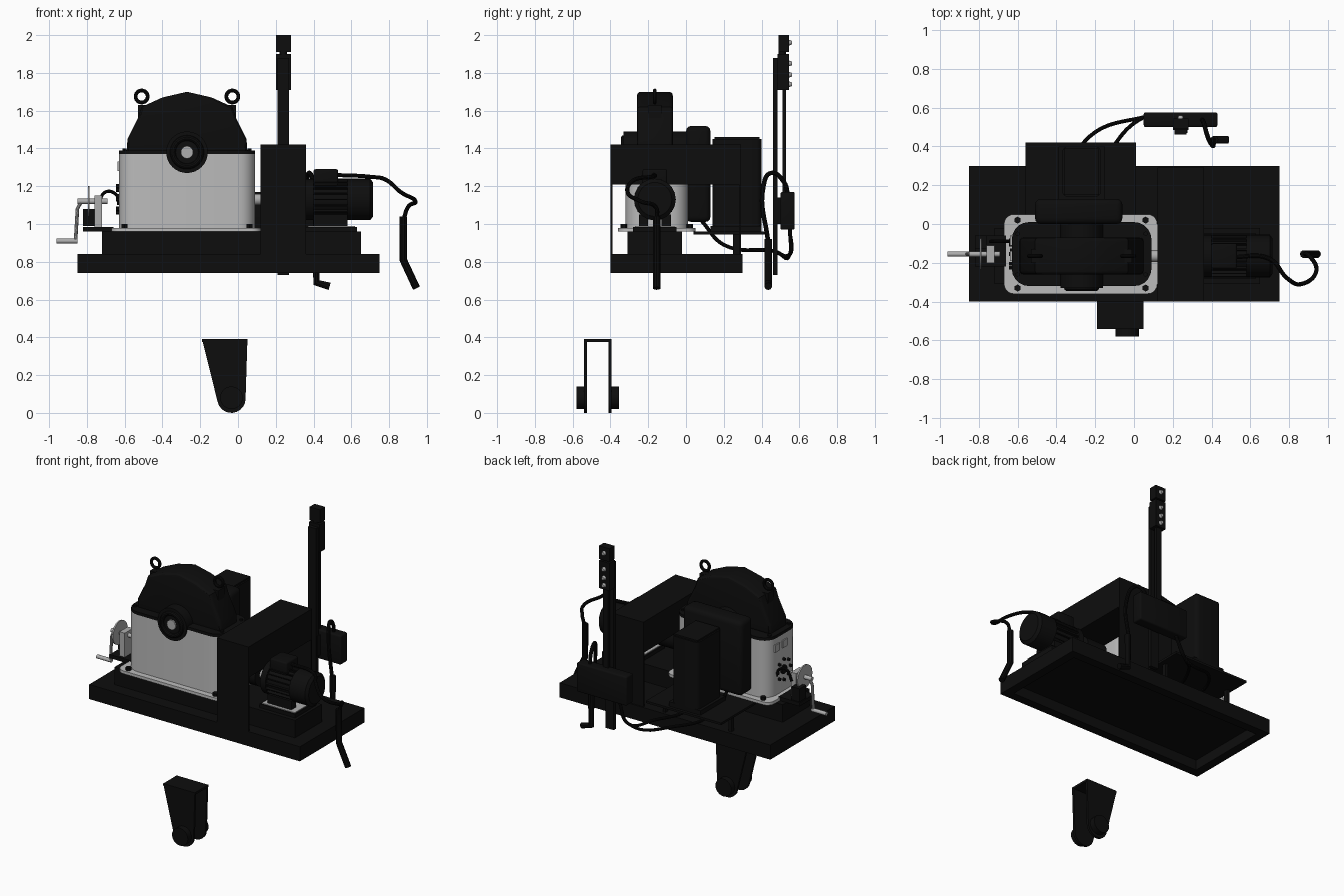
import bpy
import bmesh
from math import pi, cos, sin
from mathutils import Matrix, Vector

default_cube = bpy.data.objects.get("Cube")
if default_cube:
    bpy.data.objects.remove(default_cube, do_unlink=True)


def material(name, shade):
    mat = bpy.data.materials.new(name)
    mat.use_nodes = True
    colour = (shade, shade, shade, 1)
    mat.diffuse_color = colour
    mat.node_tree.nodes["Principled BSDF"].inputs["Base Color"].default_value = colour
    return mat


black = material("black paint", .004)
rubber = material("black rubber", .003)
grey = material("light grey paint", .5)
steel = material("bare steel", .42)
made = []


def finish(name, mat, bm):
    bmesh.ops.recalc_face_normals(bm, faces=bm.faces)
    mesh = bpy.data.meshes.new(name)
    bm.to_mesh(mesh)
    bm.free()
    mesh.materials.append(mat)
    obj = bpy.data.objects.new(name, mesh)
    bpy.context.scene.collection.objects.link(obj)
    made.append(obj)
    return obj


def box(name, mat, xs, ys, zs, corner=0, soft=0):
    """Box between pairs of limits; corner rounds upright edges, soft rounds all."""
    bm = bmesh.new()
    bmesh.ops.create_cube(bm, size=1)
    for v in bm.verts:
        v.co = [lim[0] if c < 0 else lim[1] for c, lim in zip(v.co, (xs, ys, zs))]
    if corner or soft:
        upright = [e for e in bm.edges if soft or abs(e.verts[0].co.z - e.verts[1].co.z) > .001]
        bmesh.ops.bevel(bm, geom=upright, offset=corner or soft, segments=5 if corner else 3,
                        profile=.5, affect='EDGES')
    return finish(name, mat, bm)


def rod(name, mat, start, end, radius, sides=24, tip=None):
    """Cylinder or cone between two points."""
    a, b = Vector(start), Vector(end)
    turn = (b - a).to_track_quat('Z', 'Y').to_matrix().to_4x4()
    bm = bmesh.new()
    bmesh.ops.create_cone(bm, cap_ends=True, segments=sides, radius1=radius,
                          radius2=radius if tip is None else tip, depth=(b - a).length,
                          matrix=Matrix.Translation((a + b) / 2) @ turn)
    return finish(name, mat, bm)


def prism(name, mat, outline, ys, soft=0):
    """Outline in x and z, extruded along y."""
    bm = bmesh.new()
    face = bm.faces.new([bm.verts.new((x, ys[0], z)) for x, z in outline])
    moved = bmesh.ops.extrude_face_region(bm, geom=[face])["geom"]
    for v in moved:
        if isinstance(v, bmesh.types.BMVert):
            v.co.y = ys[1]
    if soft:
        rim = [e for e in bm.edges if abs(e.verts[0].co.y - e.verts[1].co.y) < .001]
        bmesh.ops.bevel(bm, geom=rim, offset=soft, segments=3, profile=.5, affect='EDGES')
    return finish(name, mat, bm)


def ring(name, mat, centre, major, minor, turns=24, sides=10):
    """Torus standing in the x-z plane."""
    bm = bmesh.new()
    grid = []
    for i in range(turns):
        a = 2 * pi * i / turns
        row = []
        for j in range(sides):
            b = 2 * pi * j / sides
            r = major + minor * cos(b)
            row.append(bm.verts.new(Vector(centre) + Vector((r * cos(a), minor * sin(b), r * sin(a)))))
        grid.append(row)
    for i in range(turns):
        for j in range(sides):
            n, k = (i + 1) % turns, (j + 1) % sides
            bm.faces.new((grid[i][j], grid[n][j], grid[n][k], grid[i][k]))
    return finish(name, mat, bm)


def cable(name, mat, points, radius, smooth=True):
    """Round tube along a path, turned into a mesh."""
    curve = bpy.data.curves.new(name, 'CURVE')
    curve.dimensions = '3D'
    curve.bevel_depth, curve.bevel_resolution = radius, 3
    curve.use_fill_caps, curve.resolution_u = True, 8
    spline = curve.splines.new('BEZIER')
    spline.bezier_points.add(len(points) - 1)
    for p, co in zip(spline.bezier_points, points):
        p.co = co
        p.handle_left_type = p.handle_right_type = 'AUTO' if smooth else 'VECTOR'
    temp = bpy.data.objects.new(name + "_path", curve)
    bpy.context.scene.collection.objects.link(temp)
    graph = bpy.context.evaluated_depsgraph_get()
    bm = bmesh.new()
    bm.from_mesh(temp.evaluated_get(graph).to_mesh())
    bpy.data.objects.remove(temp, do_unlink=True)
    return finish(name, mat, bm)


# Hollow base and the bed standing on it
box("base_deck", black, (-.85, .75), (-.4, .3), (.81, .84))
for y in (-.4, .24):
    box("base_long_rail", black, (-.85, .75), (y, y + .06), (.74, .81))
for x in (-.85, .69):
    box("base_end_rail", black, (x, x + .06), (-.34, .24), (.74, .81))
box("machine_bed", black, (-.72, .65), (-.31, -.02), (.84, .96))

# Gearbox housing with bolted foot
box("housing_foot", grey, (-.67, .12), (-.36, .05), (.96, .98), corner=.05)
box("housing_body", grey, (-.63, .09), (-.32, .01), (.98, 1.37), corner=.09)
box("cover_flange", black, (-.63, .09), (-.32, .01), (1.37, 1.39), corner=.09)
for x in (-.6, .06):
    for y in (-.33, .02):
        rod("foot_bolt", black, (x, y, .97), (x, y, 1), .018, 6)
    for y in (-.26, -.05):
        rod("flange_bolt", black, (x, y, 1.38), (x, y, 1.4), .012, 6)

# Domed cover with lifting eyes and the shaft bearing across it
half = [(.32, 1.38), (.315, 1.45), (.26, 1.56), (.24, 1.62), (.13, 1.67)]
dome = [(-.27 - x, z) for x, z in half] + [(-.27, 1.7)] + [(x - .27, z) for x, z in reversed(half)]
prism("domed_cover", black, dome, (-.26, -.07), soft=.02)
for x in (-.51, -.03):
    box("eye_post", black, (x - .02, x + .02), (-.2, -.13), (1.5, 1.63))
    ring("lifting_eye", black, (x, -.165, 1.675), .032, .01)
rod("bearing_housing", black, (-.27, -.33, 1.38), (-.27, .02, 1.38), .11, 32)
ring("bearing_rim", black, (-.27, -.33, 1.38), .075, .015, 32)
rod("shaft_end", steel, (-.27, -.34, 1.38), (-.27, -.3, 1.38), .033)

# Bolt circle and inspection plates on the housing
for i in range(8):
    y, z = -.155 + .07 * cos(i * pi / 4), 1.13 + .07 * sin(i * pi / 4)
    rod("end_bolt", black, (-.645, y, z), (-.62, y, z), .011, 6)
for y in (-.19, -.11):
    box("inspection_plate", steel, (-.638, -.628), (y, y + .05), (1.28, 1.33))
rod("end_bearing", black, (-.64, -.155, 1.13), (-.62, -.155, 1.13), .03)

# Rear reducer slab, platform and cabinet
box("rear_platform", black, (-.56, .01), (.04, .42), (.945, .96))
box("rear_slab", black, (-.51, -.06), (0, .13), (1.01, 1.52), soft=.03)
box("cabinet", black, (-.37, -.17), (.14, .4), (.99, 1.45), corner=.03)
box("cabinet_lid", black, (-.36, -.18), (.15, .39), (1.44, 1.46))
box("cabinet_foot", black, (-.39, -.15), (.13, .4), (.955, .99))
for x in (-.54, -.04):
    box("platform_leg", black, (x, x + .02), (.25, .28), (.84, .95))

# Bridge guard over the coupling
box("guard_bridge", black, (.12, .36), (-.4, .29), (1.21, 1.42))
box("guard_front", black, (.12, .36), (-.4, -.39), (.74, 1.22))
box("guard_back", black, (.12, .36), (.28, .29), (.84, 1.22))
rod("drive_shaft", steel, (.07, -.165, 1.13), (.4, -.165, 1.13), .03)
rod("coupling", black, (.15, -.165, 1.13), (.3, -.165, 1.13), .08)

# Finned motor
rod("motor_body", black, (.37, -.165, 1.13), (.6, -.165, 1.13), .095, 32)
rod("motor_front_cap", black, (.36, -.165, 1.13), (.4, -.165, 1.13), .11, 32)
rod("fan_cover", black, (.58, -.165, 1.13), (.7, -.165, 1.13), .11, 32)
rod("fan_cover_end", black, (.7, -.165, 1.13), (.715, -.165, 1.13), .11, 32, tip=.09)
for i in range(20):
    fin = box("cooling_fin", black, (.4, .58), (-.003, .003), (.085, .112))
    fin.location = (0, -.165, 1.13)
    fin.rotation_euler.x = 2 * pi * i / 20
box("terminal_box", black, (.4, .53), (-.23, -.1), (1.2, 1.29), soft=.01)
for y in (-.25, -.13):
    box("motor_foot", black, (.4, .58), (y, y + .05), (.98, 1.05))
box("motor_plate", black, (.36, .63), (-.28, -.05), (.96, .985))
box("motor_shim", steel, (.37, .62), (-.27, -.06), (.985, .99))

# Hand crank with index disc and bracket
rod("crank_shaft", steel, (-.85, -.155, 1.12), (-.69, -.155, 1.12), .014)
rod("index_disc", steel, (-.795, -.155, 1.12), (-.785, -.155, 1.12), .08, 32)
cable("crank_arm", steel, [(-.83, -.155, 1.12), (-.85, -.155, 1.08), (-.86, -.155, .91)], .01, False)
rod("crank_grip", steel, (-.96, -.155, .91), (-.85, -.155, .91), .013)
box("crank_stand", steel, (-.76, -.72), (-.2, -.11), (.98, 1.15))
box("crank_switch", black, (-.82, -.76), (-.13, -.06), (.99, 1.08))
box("crank_bracket", black, (-.82, -.66), (-.22, -.06), (.96, .985))
cable("crank_cable", rubber, [(-.74, -.09, 1.1), (-.7, -.09, 1.17), (-.65, -.09, 1.16), (-.62, -.09, 1.1)], .009)

# Signal mast, lamps and control box
box("mast_front", black, (.21, .27), (.46, .485), (.73, 1.88))
box("mast_back", black, (.22, .26), (.51, .53), (.97, 1.72))
box("lamp_panel", black, (.2, .28), (.485, .545), (1.71, 1.9))
box("lamp_head", black, (.2, .28), (.49, .545), (1.91, 2))
rod("lamp_neck", black, (.24, .51, 1.88), (.24, .51, 1.93), .02)
for z in (1.74, 1.79, 1.85, 1.96):
    rod("signal_lamp", steel, (.24, .54, z), (.24, .56, z), .017, 16, tip=.01)
box("control_box", black, (.05, .43), (.5, .575), (.97, 1.17), soft=.01)
for x in (.21, .26):
    box("box_strap", black, (x, x + .015), (.47, .51), (1, 1.14))

# Cables and their hanging ends
cable("motor_cable", rubber, [(.5, -.17, 1.26), (.7, -.18, 1.25), (.79, -.28, 1.23), (.86, -.31, 1.17),
                              (.94, -.24, 1.12), (.9, -.16, 1.09), (.875, -.155, 1.02)], .011)
cable("box_cable", rubber, [(.35, .54, 1.15), (.36, .52, 1.22), (.38, .45, 1.27), (.4, .41, 1.2),
                            (.41, .435, .9)], .012)
for x, y, top in ((.875, -.155, 1.04), (.415, .435, .92)):
    low = top - .23
    cable("cable_end", rubber, [(x, y, top), (x, y, low), (x + .07, y, low - .15 if x > .5 else low - .02)],
          .02, False)
for x in (-.38, -.22):
    cable("rear_cable", rubber, [(x, .08, 1.02), (x + .03, .2, .89), (x + .15, .45, .86),
                                 (.05, .55, .84), (.12, .55, .97)], .01)

# Separate forked hanger below
fork = [(.05, .39), (-.19, .39)] + [(-.035 + .075 * cos(a), .075 + .075 * sin(a))
                                    for a in [pi * (1.05 + i * .095) for i in range(11)]]
for y in (-.54, -.41):
    prism("fork_cheek", black, fork, (y, y + .016))
box("fork_bridge", black, (-.19, .05), (-.54, -.394), (.375, .39))
for y in (-.58, -.405):
    rod("fork_boss", black, (-.035, y, .08), (-.035, y + .05, .08), .06, 24)

for obj in made:
    obj.select_set(True)
bpy.context.view_layer.objects.active = made[0]
bpy.ops.object.shade_smooth_by_angle(angle=pi / 6)
